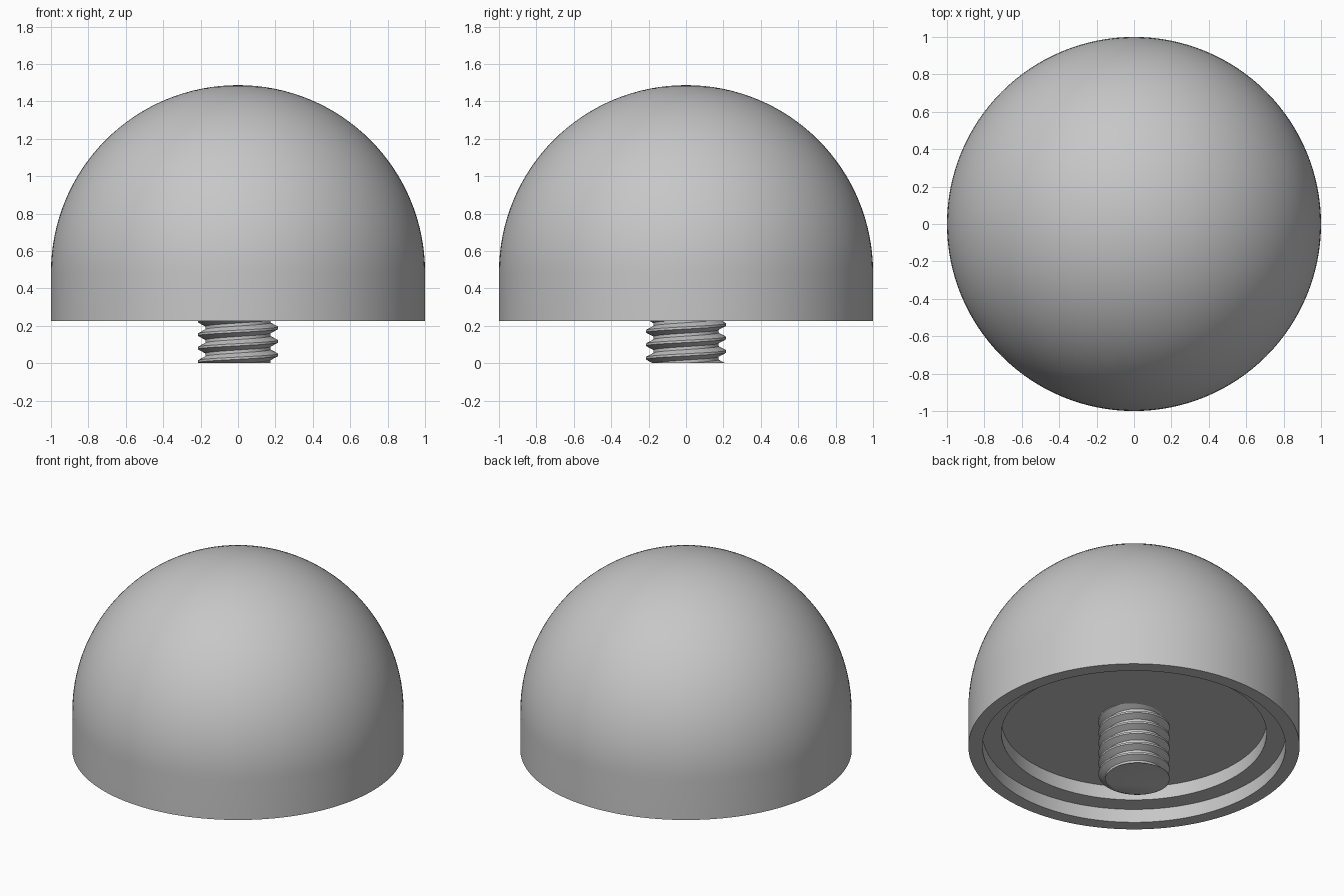
import bpy, bmesh, math
from mathutils import Vector

if "Cube" in bpy.data.objects:
    bpy.data.objects.remove(bpy.data.objects["Cube"])

grey = bpy.data.materials.new("plain_grey")
grey.diffuse_color = (0.57, 0.57, 0.57, 1)
grey.use_nodes = True
grey.node_tree.nodes["Principled BSDF"].inputs["Base Color"].default_value = grey.diffuse_color


def finish(bm, name):
    """Clean the mesh, turn it into an object and shade it."""
    bmesh.ops.remove_doubles(bm, verts=bm.verts, dist=1e-5)
    bmesh.ops.holes_fill(bm, edges=bm.edges, sides=0)
    bmesh.ops.recalc_face_normals(bm, faces=bm.faces)
    mesh = bpy.data.meshes.new(name)
    bm.to_mesh(mesh)
    bm.free()
    mesh.materials.append(grey)
    obj = bpy.data.objects.new(name, mesh)
    bpy.context.collection.objects.link(obj)
    bpy.ops.object.select_all(action='DESELECT')
    obj.select_set(True)
    bpy.context.view_layer.objects.active = obj
    bpy.ops.object.shade_smooth_by_angle(angle=math.radians(30))


# Dome cap: hemisphere on a short skirt, with a stepped recess underneath
RIM, LEDGE, FLOOR, CENTRE = 0.225, 0.315, 0.405, 0.487
profile = [(0, FLOOR), (0.8, FLOOR), (0.8, LEDGE), (0.915, LEDGE), (0.915, RIM), (1, RIM)]
ARC = 32
for i in range(ARC + 1):
    a = math.pi / 2 * i / ARC
    profile.append((math.cos(a), CENTRE + math.sin(a)))
bm = bmesh.new()
verts = [bm.verts.new((r, 0, z)) for r, z in profile]
edges = [bm.edges.new(pair) for pair in zip(verts, verts[1:])]
bmesh.ops.spin(bm, geom=verts + edges, cent=Vector(), axis=(0, 0, 1),
               angle=2 * math.pi, steps=128)
finish(bm, "dome_cap")

# Threaded stud: right-handed helical ridge, trimmed flat at both ends
PITCH, PHASE, CREST, ROOT = 0.072, 0.045, 0.215, 0.174
FLAT, FLANK = 0.006, 0.028          # half widths of the crest flat and ridge foot
SIDES, TURNS = 64, 9


def radius(angle, z):
    d = (z - PHASE - PITCH * angle / (2 * math.pi)) % PITCH
    d = min(d, PITCH - d)
    t = min(max((d - FLAT) / (FLANK - FLAT), 0), 1)
    return CREST + (ROOT - CREST) * t


bm = bmesh.new()
columns = []
for i in range(SIDES + 1):
    a = 2 * math.pi * i / SIDES
    column = []
    for turn in range(-3, TURNS):
        for offset in (-FLANK, -FLAT, FLAT, FLANK):
            z = PHASE + PITCH * (turn + i / SIDES) + offset
            z = min(max(z, 0), FLOOR)
            r = radius(a, z)
            column.append(bm.verts.new((r * math.cos(a), r * math.sin(a), z)))
    columns.append(column)
for left, right in zip(columns, columns[1:]):
    for k in range(len(left) - 1):
        quad = (left[k], right[k], right[k + 1], left[k + 1])
        zs = [v.co.z for v in quad]
        if max(zs) - min(zs) > 1e-6:
            bm.faces.new(quad)
bmesh.ops.delete(bm, geom=[v for v in bm.verts if not v.link_faces], context='VERTS')
finish(bm, "threaded_stud")
